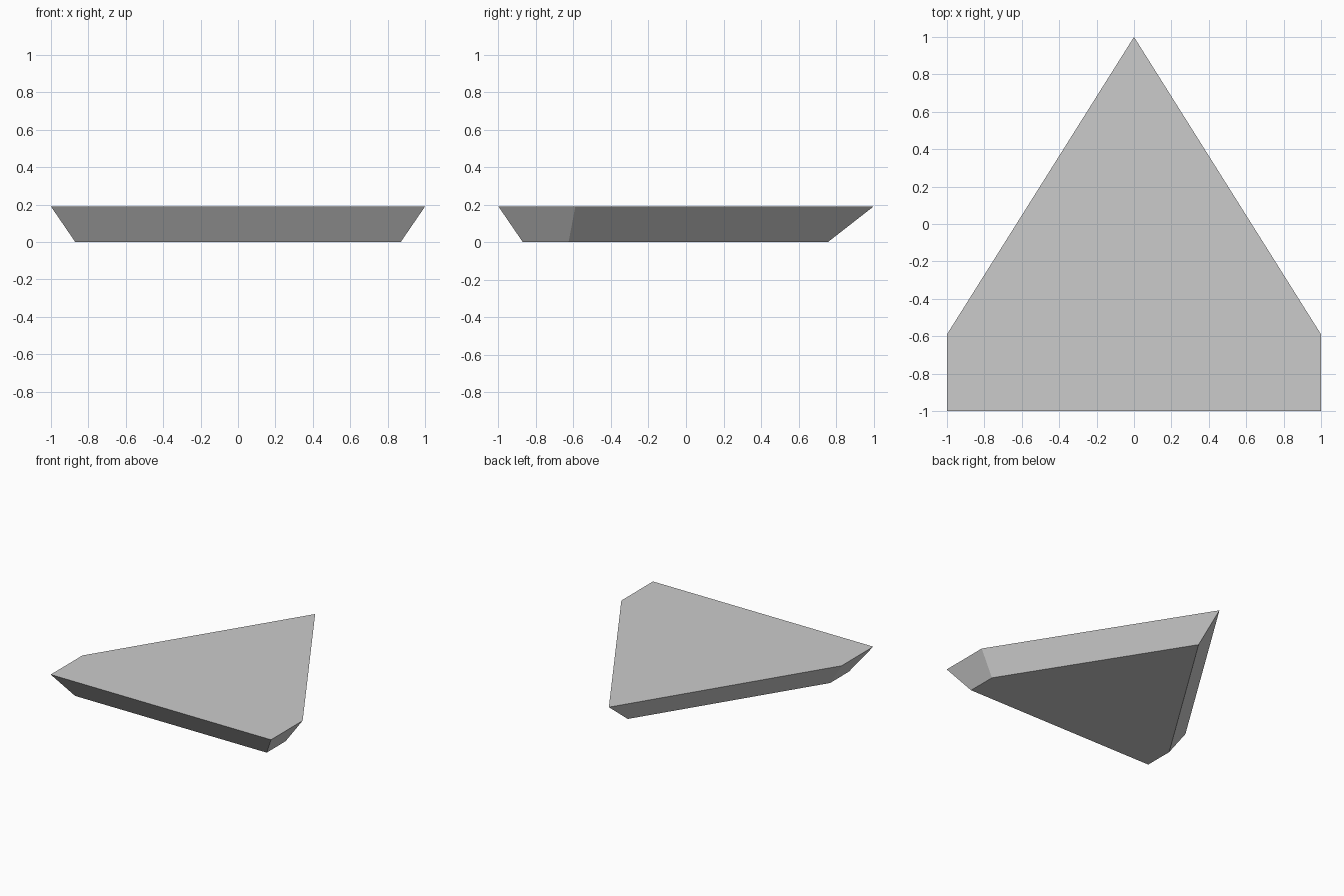
import bpy
import bmesh

cube = bpy.data.objects.get("Cube")
if cube:
    bpy.data.objects.remove(cube, do_unlink=True)

HEIGHT = 0.19

# Right half of each outline, from the front edge round to the pointed back
top_half = [(1, -1), (1, -0.59), (0, 1)]
bottom_half = [(0.87, -0.87), (0.87, -0.626), (0, 0.756)]


def ring(bm, half, z):
    """Mirror a half outline across x = 0 and return its vertices in order."""
    outline = half + [(-x, y) for x, y in reversed(half) if x]
    return [bm.verts.new((x, y, z)) for x, y in outline]


# Single flat grey
grey = bpy.data.materials.new("plain grey")
grey.use_nodes = True
colour = (0.6, 0.6, 0.6, 1)
grey.diffuse_color = colour
grey.node_tree.nodes["Principled BSDF"].inputs["Base Color"].default_value = colour

# Pointed slab with sides tapering in towards the base
bm = bmesh.new()
low = ring(bm, bottom_half, 0)
high = ring(bm, top_half, HEIGHT)
bm.faces.new(high)
bm.faces.new(low[::-1])
for i in range(len(low)):
    j = (i + 1) % len(low)
    bm.faces.new((low[i], low[j], high[j], high[i]))
bmesh.ops.recalc_face_normals(bm, faces=bm.faces[:])

mesh = bpy.data.meshes.new("tapered_slab")
bm.to_mesh(mesh)
bm.free()
mesh.materials.append(grey)
slab = bpy.data.objects.new("tapered_slab", mesh)
bpy.context.collection.objects.link(slab)
